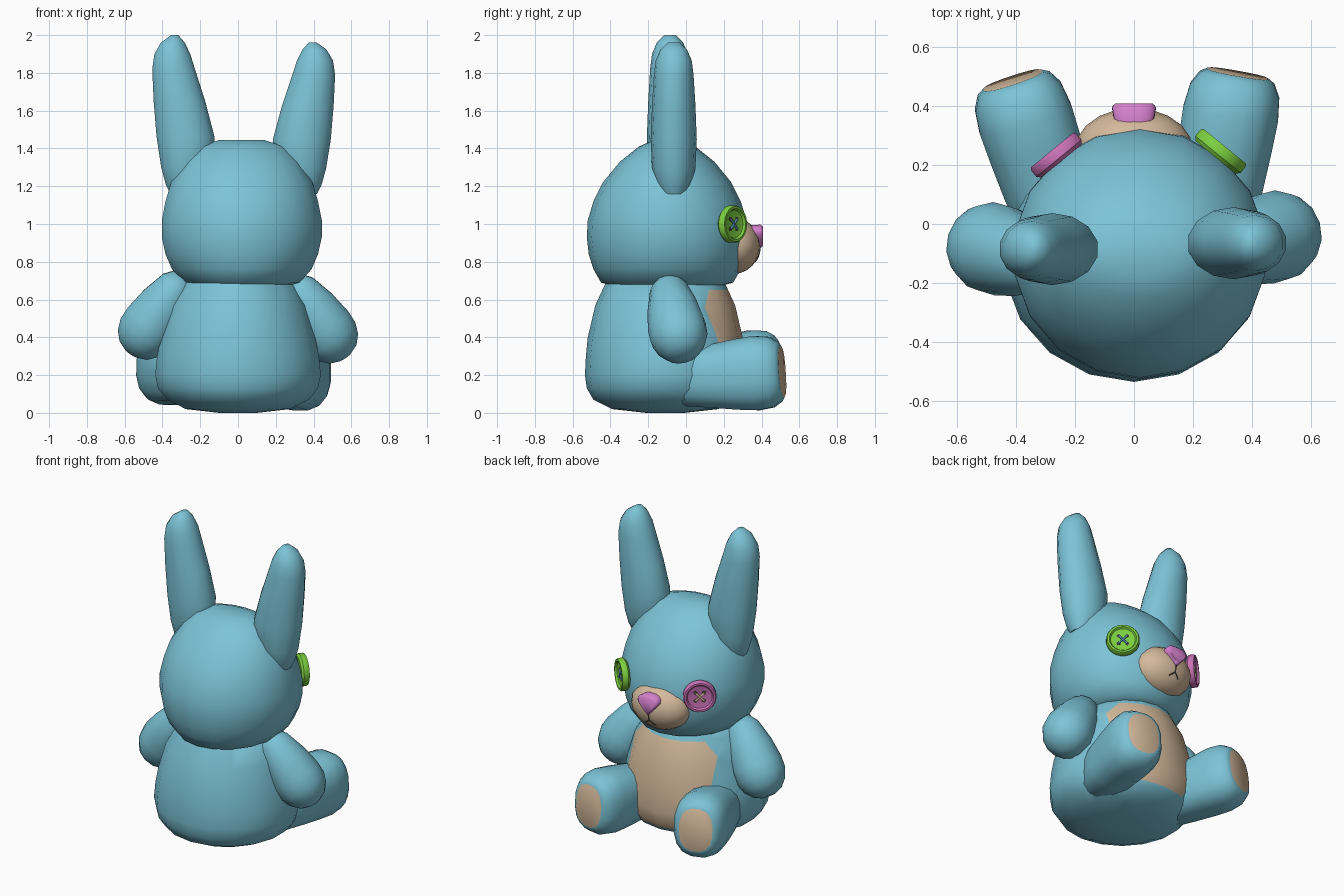
import bpy, bmesh, math
from mathutils import Vector, Matrix

if "Cube" in bpy.data.objects:
    bpy.data.objects.remove(bpy.data.objects["Cube"])


def material(name, rgb):
    m = bpy.data.materials.new(name)
    m.use_nodes = True
    m.diffuse_color = (*rgb, 1)
    bsdf = next(n for n in m.node_tree.nodes if n.type == 'BSDF_PRINCIPLED')
    bsdf.inputs["Base Color"].default_value = (*rgb, 1)
    return m


BLUE = material("plush_blue", (.2, .55, .68))
BEIGE = material("patch_beige", (.66, .49, .33))
GREEN = material("button_green", (.2, .62, .05))
PINK = material("button_pink", (.6, .17, .48))
NOSE = material("nose_pink", (.68, .22, .62))
THREAD_BLUE = material("thread_blue", (.1, .3, .55))
THREAD_TAN = material("thread_tan", (.7, .58, .32))
DARK = material("stitch_dark", (.1, .08, .07))


def finish(name, bm, mats, angle=60):
    """Turn a bmesh into a smooth shaded object."""
    bmesh.ops.recalc_face_normals(bm, faces=bm.faces[:])
    mesh = bpy.data.meshes.new(name)
    bm.to_mesh(mesh)
    bm.free()
    ob = bpy.data.objects.new(name, mesh)
    bpy.context.collection.objects.link(ob)
    for m in mats:
        mesh.materials.append(m)
    bpy.ops.object.select_all(action='DESELECT')
    ob.select_set(True)
    bpy.context.view_layer.objects.active = ob
    bpy.ops.object.shade_smooth_by_angle(angle=math.radians(angle))
    return ob


def loft(sections, sides=18, power=1.0):
    """Skin rounded rings (height, cx, cy, rx, ry) and close both ends."""
    bm = bmesh.new()

    def soft(v):
        return math.copysign(abs(v) ** power, v)

    rings = []
    for h, cx, cy, rx, ry in sections:
        ring = []
        for i in range(sides):
            a = math.tau * (i + .5) / sides
            ring.append(bm.verts.new((cx + rx * soft(math.cos(a)), cy + ry * soft(math.sin(a)), h)))
        rings.append(ring)
    for a, b in zip(rings, rings[1:]):
        for i in range(sides):
            j = (i + 1) % sides
            bm.faces.new((a[i], a[j], b[j], b[i]))
    bm.faces.new(rings[0][::-1])
    bm.faces.new(rings[-1])
    return bm


def aim(bm, origin, direction):
    """Point local z along a direction, keeping local y upward."""
    rot = Vector(direction).to_track_quat('Z', 'Y').to_matrix().to_4x4()
    bm.transform(Matrix.Translation(origin) @ rot)


# Head
head = [(.67, .24, .28), (.69, .31, .35), (.76, .375, .39), (.84, .41, .415), (.93, .43, .425),
        (1.02, .43, .42), (1.12, .41, .39), (1.22, .38, .34), (1.33, .31, .25),
        (1.41, .23, .15), (1.445, .12, .07)]
finish("head", loft([(z, .02, -.1, rx, ry) for z, rx, ry in head]), [BLUE])

# Body with an eight sided belly patch
body = [(0, .1, .1), (.02, .28, .28), (.07, .38, .38), (.13, .43, .415), (.2, .445, .425), (.3, .435, .42),
        (.4, .415, .41), (.57, .365, .37), (.7, .28, .31)]
bm = loft([(z, 0, -.11, rx, ry) for z, rx, ry in body])
patch_planes = [((0, .65), (0, 1)), ((0, .09), (0, -1))]
for s in (-1, 1):
    patch_planes += [((s * .3, .5), (s, 0)), ((s * .22, .65), (s * .1, .09)),
                     ((s * .16, .09), (s * .26, -.14))]
planes = [(Vector((c[0], 0, c[1])), Vector((n[0], 0, n[1])).normalized()) for c, n in patch_planes]
for co, no in planes:
    faces = [f for f in bm.faces if f.calc_center_median().y > 0]
    geom = set(faces)
    for f in faces:
        geom.update(f.verts)
        geom.update(f.edges)
    bmesh.ops.bisect_plane(bm, geom=list(geom), dist=.0001, plane_co=co, plane_no=no)
for f in bm.faces:
    c = f.calc_center_median()
    f.material_index = int(c.y > 0 and all((c - co).dot(no) < 0 for co, no in planes))
finish("body", bm, [BLUE, BEIGE])

# Ears: height, inner edge, outer edge, half depth
ear = [(1.16, .26, .36, .06), (1.21, .19, .385, .09), (1.3, .13, .41, .115), (1.46, .12, .435, .122),
       (1.65, .17, .45, .115), (1.82, .225, .457, .105), (1.9, .25, .445, .095),
       (1.96, .28, .41, .07), (2, .315, .355, .03)]
for name, s, shift, stretch, cy in (("right_ear", -1, 0, 1, -.085), ("left_ear", 1, .06, .955, -.065)):
    rings = [(1.16 + (z - 1.16) * stretch, s * ((a + b) / 2 + shift), cy, (b - a) / 2, d)
             for z, a, b, d in ear]
    finish(name, loft(rings, 14), [BLUE])

# Arms
arm = [(0, .06), (.05, .1), (.18, .137), (.3, .155), (.37, .153), (.43, .13), (.475, .09), (.497, .04)]
for name, s, y, z in (("left_arm", 1, -.1, .7), ("right_arm", -1, -.14, .72)):
    bm = loft([(t, 0, 0, r, r) for t, r in arm], 14)
    aim(bm, (s * .29, y, z), (s * .55, .17, -.81))
    finish(name, bm, [BLUE])

# Legs with beige soles
leg = [(0, .1, .11), (.05, .135, .15), (.2, .155, .17), (.34, .162, .19), (.44, .165, .2),
       (.52, .155, .19), (.565, .13, .16), (.58, .105, .135)]
for name, hip, foot in (("left_leg", (.25, -.06, .18), (.352, .51, .22)),
                        ("right_leg", (-.23, -.06, .19), (-.41, .483, .255))):
    bm = loft([(t, 0, 0, rx, ry) for t, rx, ry in leg], 16, .8)
    for f in bm.faces:
        f.material_index = int(f.calc_center_median().z > .579)
    aim(bm, hip, Vector(foot) - Vector(hip))
    finish(name, bm, [BLUE, BEIGE])

# Muzzle
MC, MR = Vector((0, .25, .885)), Vector((.2, .143, .15))
bm = bmesh.new()
bmesh.ops.create_uvsphere(bm, u_segments=20, v_segments=12, radius=1)
bm.transform(Matrix.Translation(MC) @ Matrix.Diagonal((*MR, 1)))
finish("muzzle", bm, [BEIGE])

# Nose, tapering downward to a short stem
bm = loft([(-.05, 0, 0, .07, .06), (.005, 0, 0, .08, .062), (.018, 0, 0, .07, .05)], 20, .75)
for v in bm.verts:
    v.co.x *= .3 + .7 * min(1, max(0, (v.co.y + .045) / .065))
aim(bm, (0, .39, .935), (0, 1, 0))
finish("nose", bm, [NOSE])


def strand(name, points, radius, mat):
    """Thin round thread through a few points."""
    cu = bpy.data.curves.new(name, 'CURVE')
    cu.dimensions = '3D'
    cu.bevel_depth = radius
    cu.bevel_resolution = 1
    cu.use_fill_caps = True
    sp = cu.splines.new('POLY')
    sp.points.add(len(points) - 1)
    for p, co in zip(sp.points, points):
        p.co = (*co, 1)
    cu.materials.append(mat)
    bpy.context.collection.objects.link(bpy.data.objects.new(name, cu))


def on_muzzle(x, z):
    k = 1 - (x / MR.x) ** 2 - ((z - MC.z) / MR.z) ** 2
    return (x, MC.y + MR.y * math.sqrt(k), z)


# Mouth stitches
strand("mouth_stem", [on_muzzle(0, z) for z in (.89, .86, .83)], .004, DARK)
for side, s in (("left", 1), ("right", -1)):
    strand(side + "_mouth", [on_muzzle(s * x, .83 - x * .8) for x in (0, .018, .035)], .004, DARK)

# Button eyes with a raised rim, thread holes and a crossed thread
button = [(-.025, .088), (-.012, .1), (.014, .1), (.024, .094), (.024, .082),
          (.012, .074), (.009, .06)]
for side, s, x, y, mat, thread in (("left", 1, .292, .245, GREEN, THREAD_BLUE),
                                   ("right", -1, -.262, .232, PINK, THREAD_TAN)):
    origin, normal = Vector((x, y, 1)), Vector((s * .63, .77, 0))
    bm = loft([(h, 0, 0, r, r) for h, r in button], 24)
    aim(bm, origin, normal)
    finish(side + "_eye_button", bm, [mat], 35)
    rot = normal.to_track_quat('Z', 'Y')
    for i, (a, b) in enumerate(((1, 1), (1, -1))):
        end = Vector((a, b, 0)) * .026
        up = Vector((0, 0, .013))
        strand(f"{side}_eye_thread_{i}", [origin + rot @ (up + end * k) for k in (-1, 1)], .006, thread)
        for k in (-1, 1):
            bm = loft([(.007, 0, 0, .012, .012), (.011, 0, 0, .012, .012)], 10)
            aim(bm, origin + rot @ (end * k), normal)
            finish(f"{side}_eye_hole_{i}_{k + 1}", bm, [DARK])
